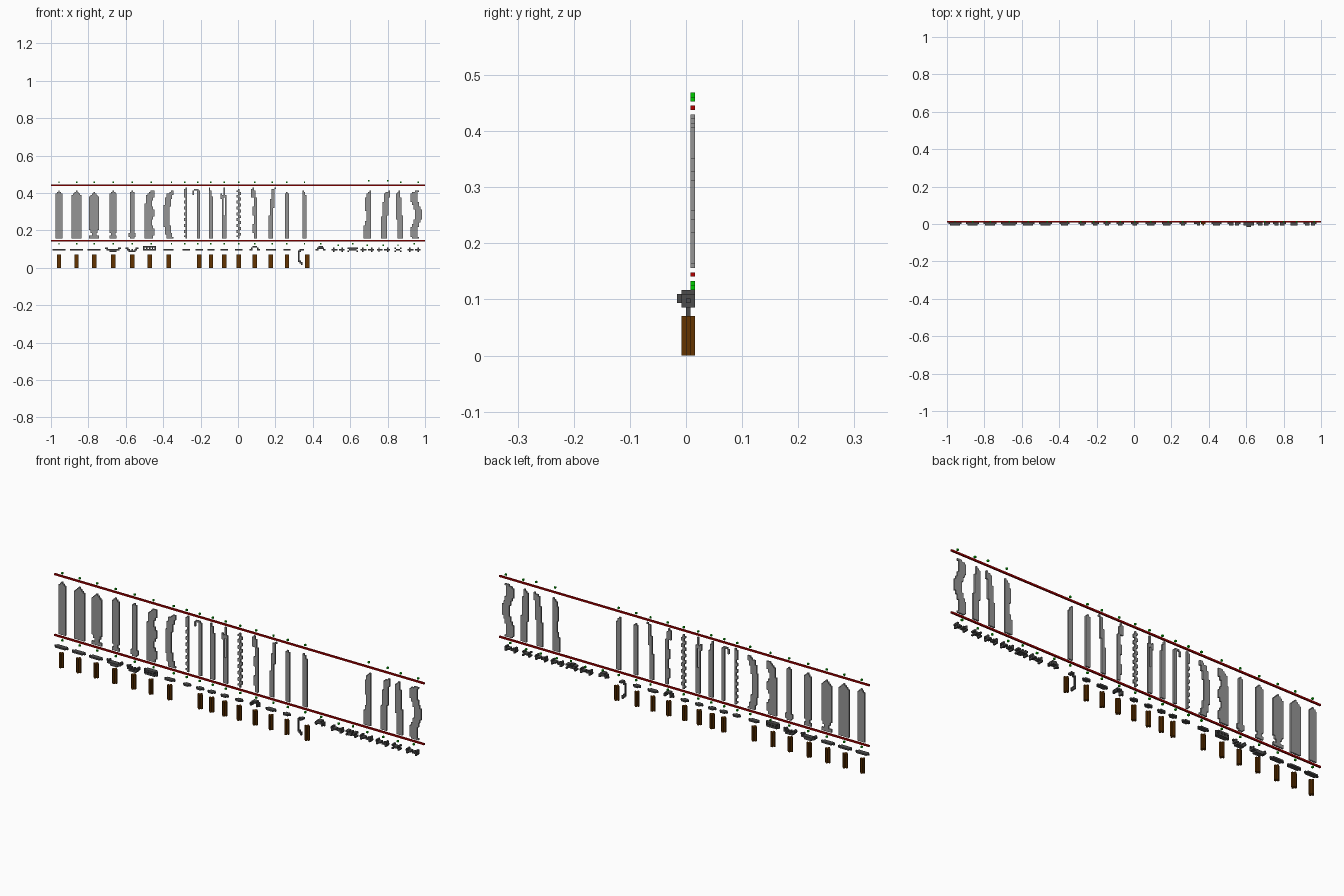
import bpy, bmesh, math

if "Cube" in bpy.data.objects:
    bpy.data.objects.remove(bpy.data.objects["Cube"])

U = 1 / 128          # size of one block
BASE = 20            # block row where every blade starts


def material(name, rgb):
    m = bpy.data.materials.new(name)
    m.use_nodes = True
    col = (*rgb, 1)
    m.diffuse_color = col
    m.node_tree.nodes["Principled BSDF"].inputs["Base Color"].default_value = col
    return m


STEEL = material("steel grey", (0.30, 0.30, 0.30))
IRON = material("dark iron", (0.072, 0.072, 0.072))
WOOD = material("brown wood", (0.125, 0.033, 0.0))
RED = material("rail red", (0.45, 0.0, 0.0))
GREEN = material("marker green", (0.0, 0.60, 0.0))


def solid(name, cells, mat):
    """Skin a set of (x, y, z) blocks with flat outer faces."""
    bm = bmesh.new()
    for cell in cells:
        for axis in range(3):
            b, c = (axis + 1) % 3, (axis + 2) % 3
            for side in (0, 1):
                beside = list(cell)
                beside[axis] += 2 * side - 1
                if tuple(beside) in cells:
                    continue
                ring = [(0, 0), (1, 0), (1, 1), (0, 1)]
                verts = []
                for i, j in ring if side else reversed(ring):
                    p = list(cell)
                    p[axis] += side
                    p[b] += i
                    p[c] += j
                    verts.append(bm.verts.new(((p[0] - 128) * U, (p[1] - 2) * U, p[2] * U)))
                bm.faces.new(verts)
    bmesh.ops.remove_doubles(bm, verts=bm.verts, dist=U * 0.01)
    bmesh.ops.dissolve_limit(bm, angle_limit=0.01, verts=bm.verts, edges=bm.edges)
    me = bpy.data.meshes.new(name)
    bm.to_mesh(me)
    bm.free()
    me.materials.append(mat)
    bpy.context.collection.objects.link(bpy.data.objects.new(name, me))


def block(x0, x1, z0, z1):
    return {(x, z) for x in range(x0, x1) for z in range(z0, z1)}


def slab(cells, y0, y1):
    """Thicken (x, z) blocks through the depth layers y0 to y1."""
    return {(x, y, z) for x, z in cells for y in range(y0, y1)}


def blade(name, cells):
    solid(name, slab(cells, 3, 4), STEEL)


def straight(c, half, top):
    """Symmetric blade body with a stepped point."""
    cells = block(c - half, c + half + 1, BASE, top)
    for step in range(half):
        h = half - 1 - step
        cells |= block(c - h, c + h + 1, top + step, top + step + 1)
    return cells


def swept(left, right, top, tip=2):
    """Blade between two edge curves of height; its left side is cut back at the tip."""
    cells = set()
    for z in range(BASE, top):
        x0 = round(left(z)) + max(0, z - (top - 1 - tip))
        cells |= block(x0, max(round(right(z)), x0 + 1), z, z + 1)
    return cells


def neck(c, half, inner, z0, z1):
    """Blocks to remove on both sides of a blade to narrow it."""
    return block(c - half, c - inner, z0, z1) | block(c + inner + 1, c + half + 1, z0, z1)


def teeth(x, phase=0):
    """Column of two-block teeth with two-block gaps."""
    return {(x, z) for z in range(BASE + 1, 53) if (z + phase) % 4 < 2}


def wave(z, period, phase):
    return math.cos((z - phase) * math.tau / period)


# Straight blades
blade("broad_blade", straight(5, 2, 51))
blade("wide_blade", straight(17, 3, 50))
blade("flared_blade", straight(29, 3, 49) - neck(29, 3, 1, 22, 24) - neck(29, 3, 2, 24, 26))
blade("waisted_blade", straight(42, 2, 51) - neck(42, 2, 1, 22, 24))
blade("slim_blade", straight(55, 1, 52) | block(53, 58, 21, 24))
blade("thin_blade", straight(161, 1, 51))

# Toothed, hooked and pierced blades
blade("saw_blade", block(92, 93, BASE, 55) | teeth(91) | block(91, 92, 50, 54))
blade("toothed_blade", block(128, 129, BASE, 54) | teeth(127) | teeth(129, 2))
blade("hook_blade", block(100, 102, BASE, 53) | block(98, 101, 53, 54) | block(97, 98, 50, 53))
blade("eyelet_blade", (block(117, 120, BASE, 50) | block(118, 119, 50, 55) | block(116, 117, 47, 51))
      - block(118, 119, 36, 48))

# Swept blades
blade("narrow_blade", swept(lambda z: 108, lambda z: 111 - (z > 48) - (z > 52), 55, 0))
blade("slanted_blade", swept(lambda z: 172, lambda z: 175 - (z > 49) - (z > 51), 53, 0))
blade("notched_blade", swept(lambda z: 63.8 + 0.03 * (z - BASE),
                             lambda z: 70 + 1.2 * wave(z, 13, 24), 53, 3))
blade("crescent_blade", swept(lambda z: 77 + 0.010 * (z - 35) ** 2,
                              lambda z: 81 + 0.012 * (z - 35) ** 2, 53))
blade("wavy_blade", swept(lambda z: 138 + z // 6 % 2 - (z > 47),
                          lambda z: 141 - (z > 47) - (z > 52), 55, 0))
blade("curved_blade", swept(lambda z: 149 + 0.0022 * (z - BASE) ** 2,
                            lambda z: 152 + 0.0012 * (z - BASE) ** 2, 55, 1))
blade("cleaver_blade", swept(lambda z: 214.2 + 0.06 * (z - BASE) + 0.8 * wave(z, 20, 34),
                             lambda z: 219, 53, 1))
blade("sabre_blade", swept(lambda z: 226 + 0.0025 * (z - BASE) ** 2,
                           lambda z: 230 + 0.002 * (z - BASE) ** 2, 53))
blade("bent_blade", swept(lambda z: 237 - 0.04 * (z - BASE),
                          lambda z: 241 - 0.002 * (z - BASE) ** 2, 53))
blade("serpent_blade", swept(lambda z: 247.5 + 1.5 * wave(z, 24, 36),
                             lambda z: 252.5 + 1.5 * wave(z, 24, 36), 53))


def guard(name, c, half, rule):
    """Crossguard about column c with thin ends; rule(d, row) keeps a block."""
    def kept(reach):
        return {(c + d, 11 + r) for d in range(-reach, reach + 1) for r in range(4)
                if rule(abs(d), r)}
    solid(name, slab(kept(half), 2, 3) | slab(kept(half - 1), 1, 4), IRON)


# Plain crossguards, wider under the larger blades
for i, c in enumerate([5, 17, 29, 80, 92, 101, 109, 118, 128, 150, 161]):
    h = 4 if c < 30 else 3 if c in (80, 150) else 2
    guard(f"plain_guard_{i + 1}", c, h, lambda d, r: r == 1)

# Ornate crossguards
guard("winged_guard", 42, 5, lambda d, r: r == d // 2 or (r == 1 and d == 4) or (r == 0 and d == 2)
      or (r == 1 and d < 2))
guard("small_winged_guard", 55, 4, lambda d, r: (r == 0 and d < 3) or (r == 1 and d in (0, 2, 3))
      or (r == 2 and d > 2))
guard("lattice_guard", 67, 4, lambda d, r: r in (1, 3) or (r == 2 and d % 2 == 0))
guard("arched_guard", 139, 3, lambda d, r: (r == 1 and d > 1) or (r == 2 and d == 2)
      or (r == 3 and d < 2))
guard("peaked_guard", 184, 3, lambda d, r: r > 0 and d <= 4 - r and not (r == 1 and d < 2))
guard("knobbed_guard", 206, 4, lambda d, r: (r == 0 and d == 3) or (r == 1 and d < 3)
      or (r == 2 and d in (0, 2, 3)))
solid("guard_knob", slab(block(205, 208, 12, 14), 0, 1), IRON)
guard("crossed_guard", 237, 3, lambda d, r: (r == 1 and d < 2) or (r in (0, 2) and d == 2))
for name, c in (("twin_cross_guard", 196), ("barbed_guard", 216),
                ("spiked_guard", 227), ("forked_guard", 248)):
    guard(name, c, 4, lambda d, r: (r == 1 and d > 0) or (r in (0, 2) and d == 3))

# Knuckle bow beside the last grip
bow = (block(169, 171, 11, 12) | block(170, 173, 12, 13) | block(169, 170, 4, 11)
       | block(170, 171, 3, 5) | block(171, 172, 2, 4))
solid("knuckle_bow", slab(bow, 2, 3) | slab(block(171, 173, 12, 13), 1, 4), IRON)

# Grips with a plus-shaped section
for i, c in enumerate([5, 17, 29, 42, 55, 67, 80, 101, 109, 118, 128, 139, 150, 161, 175]):
    solid(f"grip_{i + 1}",
          slab(block(c - 1, c + 2, 0, 9), 2, 3) | slab(block(c, c + 1, 0, 9), 1, 4), WOOD)

# Long rails above and below the blades
for name, row in (("lower_rail", 18), ("upper_rail", 56)):
    solid(name, slab(block(0, 256, row, row + 1), 3, 4), RED)

# Green marker blocks
shared = [5, 17, 29, 42, 55, 68, 82, 91, 100, 109, 118, 128, 139, 151, 161, 173]
for i, x in enumerate(shared + [184, 196, 206, 216, 227, 237, 248]):
    solid(f"lower_marker_{i + 1}", {(x, 3, 15 if x in (196, 216, 227, 237) else 16)}, GREEN)
for i, x in enumerate(shared + [217, 230, 239, 251]):
    solid(f"upper_marker_{i + 1}", {(x, 3, 59 if x in (217, 230) else 58)}, GREEN)
